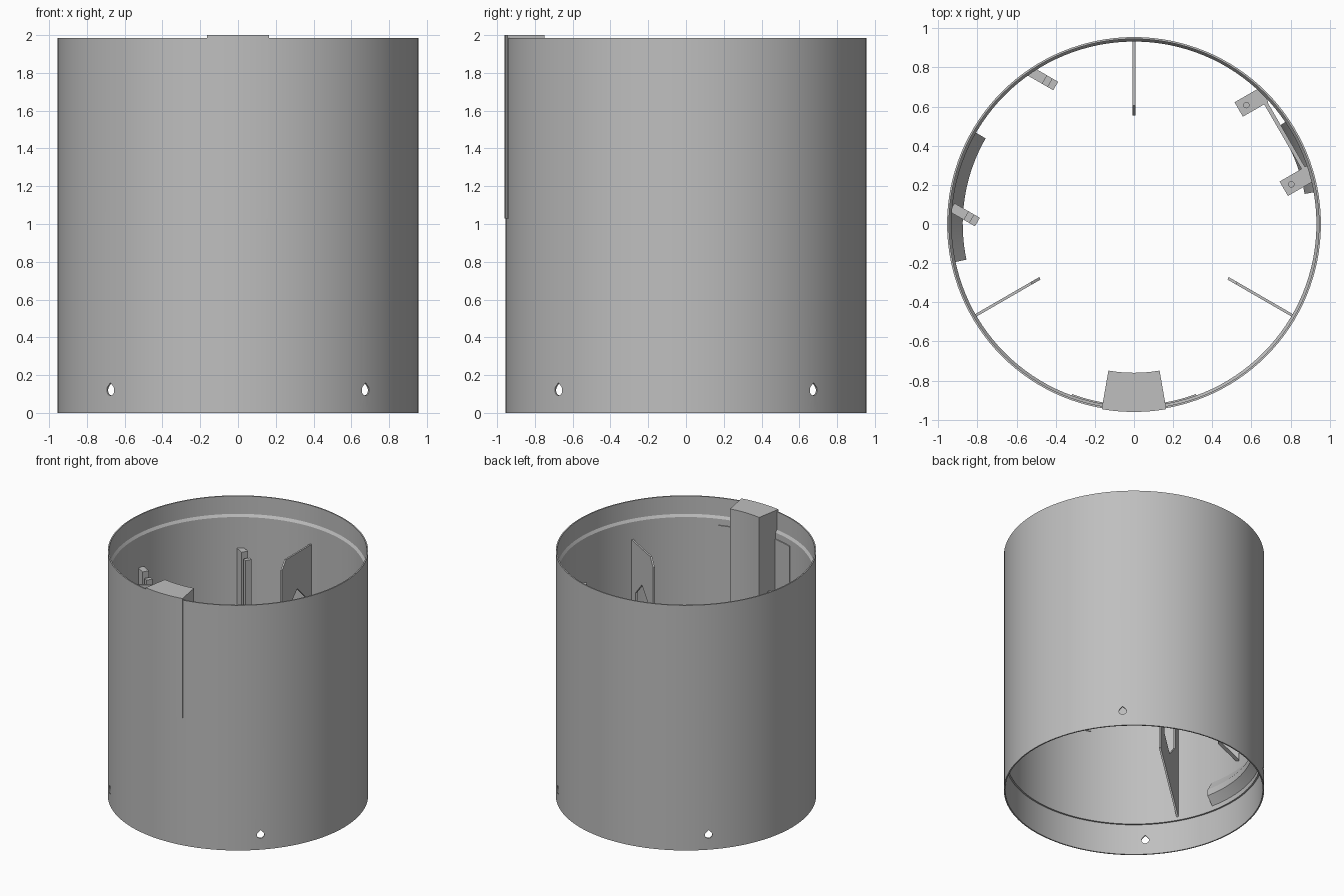
import bpy, bmesh, math
from mathutils import Vector, Matrix

cube = bpy.data.objects.get("Cube")
if cube:
    bpy.data.objects.remove(cube)

grey = bpy.data.materials.new("plain grey")
grey.use_nodes = True
grey.diffuse_color = (0.52, 0.52, 0.52, 1)
grey.node_tree.nodes["Principled BSDF"].inputs["Base Color"].default_value = (0.52, 0.52, 0.52, 1)

R_OUT, R_IN, R_LIP, TOP = 0.955, 0.932, 0.945, 1.985


def finish(name, bm, smooth=False):
    bmesh.ops.remove_doubles(bm, verts=bm.verts, dist=1e-5)
    bmesh.ops.recalc_face_normals(bm, faces=bm.faces)
    mesh = bpy.data.meshes.new(name)
    bm.to_mesh(mesh)
    bm.free()
    mesh.materials.append(grey)
    ob = bpy.data.objects.new(name, mesh)
    bpy.context.collection.objects.link(ob)
    if smooth:
        bpy.ops.object.select_all(action='DESELECT')
        ob.select_set(True)
        bpy.context.view_layer.objects.active = ob
        bpy.ops.object.shade_smooth_by_angle(angle=math.radians(25))
    return ob


def prism(name, points, depth):
    """Extrude a flat outline by a vector."""
    bm = bmesh.new()
    face = bm.faces.new([bm.verts.new(p) for p in points])
    ext = bmesh.ops.extrude_face_region(bm, geom=[face], use_keep_orig=True)
    moved = [g for g in ext["geom"] if isinstance(g, bmesh.types.BMVert)]
    bmesh.ops.translate(bm, verts=moved, vec=depth)
    return finish(name, bm)


def sweep(name, profile, start, end, steps):
    """Sweep a closed (radius, z) profile around z between two angles."""
    bm = bmesh.new()
    full = end - start >= 360
    rings = []
    for i in range(steps if full else steps + 1):
        a = math.radians(start + (end - start) * i / steps)
        rings.append([bm.verts.new((r * math.cos(a), r * math.sin(a), z)) for r, z in profile])
    n = len(profile)
    pairs = list(zip(rings, rings[1:])) + ([(rings[-1], rings[0])] if full else [])
    for a, b in pairs:
        for j in range(n):
            k = (j + 1) % n
            bm.faces.new((a[j], a[k], b[k], b[j]))
    if not full:
        bm.faces.new(rings[0])
        bm.faces.new(rings[-1])
    return finish(name, bm, True)


def cut(target, cutter):
    """Subtract a cutter and discard it."""
    cutter.hide_render = True
    mod = target.modifiers.new("cut", 'BOOLEAN')
    mod.operation = 'DIFFERENCE'
    mod.solver = 'EXACT'
    mod.object = cutter
    bpy.context.view_layer.objects.active = target
    bpy.ops.object.modifier_apply(modifier=mod.name)
    bpy.data.objects.remove(cutter)


# Tube wall, thinner at both open ends
wall = sweep("tube_wall", [(R_OUT, 0), (R_OUT, TOP), (R_LIP, TOP), (R_LIP, 1.84),
                           (R_IN, 1.82), (R_IN, 0.25), (R_LIP, 0.25), (R_LIP, 0)], 0, 360, 128)

# Four teardrop holes near the foot
for i in range(4):
    a = math.radians(45 + 90 * i)
    out, side = Vector((math.cos(a), math.sin(a), 0)), Vector((-math.sin(a), math.cos(a), 0))
    drop = [(0.028 * math.cos(math.radians(t)), 0.028 * math.sin(math.radians(t)))
            for t in range(-225, 46, 18)] + [(0, 0.04)]
    outline = [out * 0.8 + side * u + Vector((0, 0, 0.12 + v)) for u, v in drop]
    cut(wall, prism("hole_cutter", outline, out * 0.3))

# Front insert: thick wedge with an outer panel and a thin inner flange
half = math.degrees(math.asin(0.165 / 0.96))
sweep("front_insert", [(0.76, 1.03), (0.96, 1.03), (0.96, 2.0), (0.76, 2.0)],
      270 - half, 270 + half, 12)
sweep("insert_flange", [(0.925, 1.0), (0.94, 1.0), (0.94, 1.77), (0.925, 1.77)], 250, 290, 16)

# Three radial fins with a pointed window
FIN_T = 0.014
for name, deg in (("back_fin", 90), ("right_fin", 210), ("left_fin", 330)):
    a = math.radians(deg)
    out, side = Vector((math.cos(a), math.sin(a), 0)), Vector((-math.sin(a), math.cos(a), 0))

    def plane(points, shift):
        return [out * r + side * shift + Vector((0, 0, z)) for r, z in points]

    fin = prism(name, plane([(0.94, 0.27), (0.555, 0.66), (0.555, 1.61), (0.605, 1.68),
                             (0.94, 1.68)], -FIN_T / 2), side * FIN_T)
    window = [(0.75, 0.71), (0.64, 0.82), (0.64, 1.28), (0.75, 1.39), (0.86, 1.28), (0.86, 0.82)]
    cut(fin, prism("window_cutter", plane(window, -0.05), side * 0.1))


def strip(name, origin, along, width, profile):
    """Upright plate: profile of (distance, z) from origin along a direction."""
    side = Vector((-along.y, along.x, 0))
    pts = [origin + along * d - side * width / 2 + Vector((0, 0, z)) for d, z in profile]
    return prism(name, pts, side * width)


# Slotted card guides on the -x side
inward = Vector((math.cos(math.radians(-30)), math.sin(math.radians(-30)), 0))
for name, x, y in (("back_guide", -0.53, 0.78), ("side_guide", -0.93, 0.085)):
    strip(name, Vector((x, y, 0)), inward, 0.05,
          [(0, 0.55), (0.15, 0.70), (0.15, 1.53), (0.115, 1.53), (0.115, 0.82),
           (0.085, 0.82), (0.085, 1.57), (0, 1.57)])

# Sloping ledge below the guides
sweep("guide_ledge", [(0.94, 0.28), (0.94, 0.50), (0.875, 0.40), (0.875, 0.35)], 150, 192, 20)

# Screw mounts on the +x side
inward = Vector((-math.cos(math.radians(30)), -math.sin(math.radians(30)), 0))
for name, x, y, length in (("back_mount", 0.535, 0.585, 0.15), ("side_mount", 0.765, 0.18, 0.16)):
    inner = Vector((x, y, 0))
    mount = strip(name, inner, -inward, 0.085,
                  [(0, 1.2), (length, 1.04), (length, 1.57), (0, 1.57)])
    bm = bmesh.new()
    bmesh.ops.create_cone(bm, cap_ends=True, segments=16, radius1=0.014, radius2=0.014, depth=0.3,
                          matrix=Matrix.Translation(inner - inward * 0.045 + Vector((0, 0, 1.57))))
    cut(mount, finish("screw_cutter", bm))

# Flat backing web between the mounts and the ledge beneath
ends = [Vector((0.66, 0.64, 0)), Vector((0.88, 0.26, 0))]
along = (ends[1] - ends[0]).normalized()
strip("mount_web", ends[0], along, 0.02,
      [(0, 1.04), (0.44, 1.04), (0.44, 1.57), (0, 1.57)])
sweep("mount_ledge", [(0.94, 0.60), (0.94, 0.85), (0.885, 0.72), (0.885, 0.68)], 10, 34, 12)
